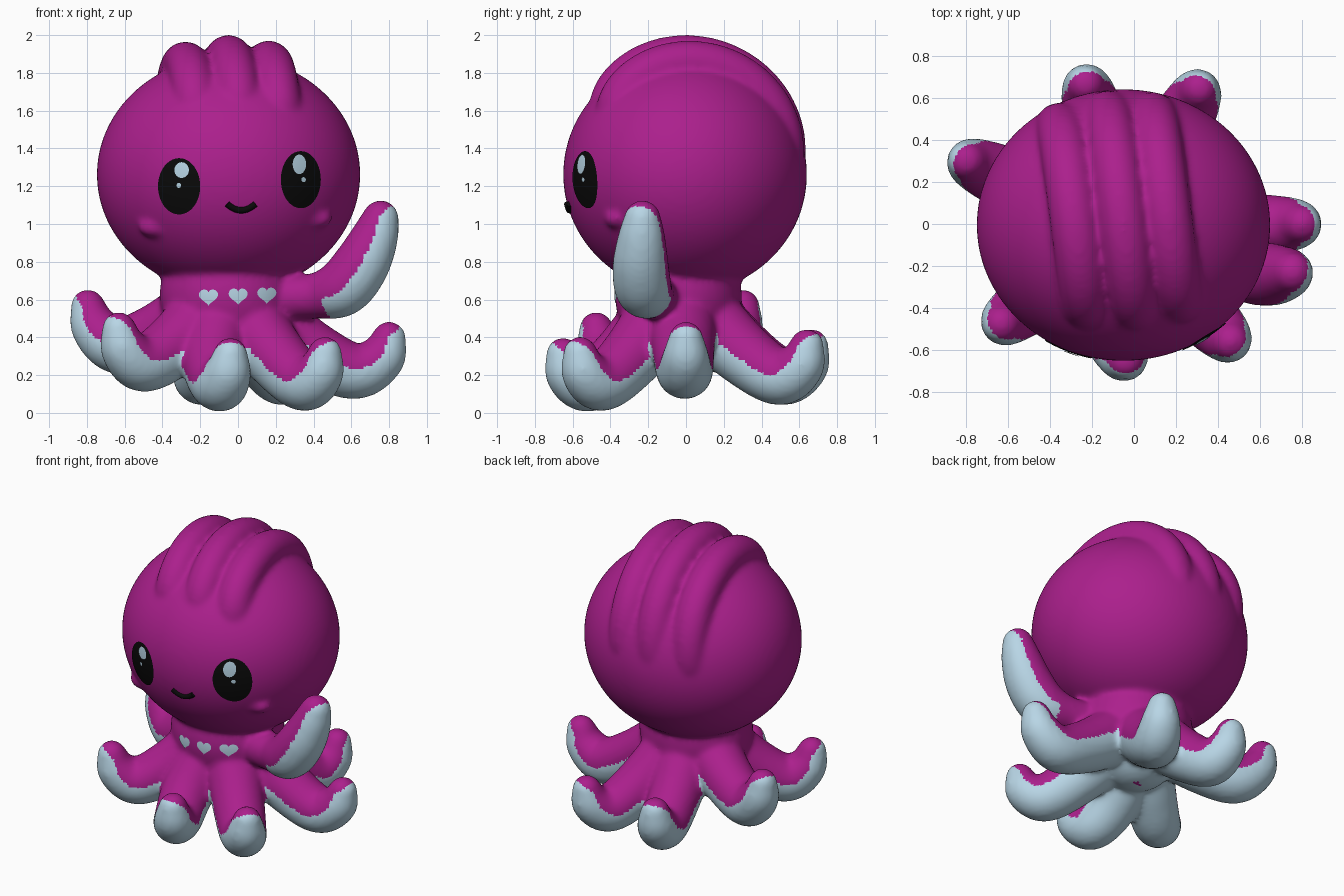
import bpy, bmesh
from math import sin, cos, pi, sqrt, radians
from mathutils import Vector, kdtree
from mathutils.bvhtree import BVHTree

if "Cube" in bpy.data.objects:
    bpy.data.objects.remove(bpy.data.objects["Cube"])


def material(name, color):
    mat = bpy.data.materials.new(name)
    mat.use_nodes = True
    mat.diffuse_color = (*color, 1)
    mat.node_tree.nodes["Principled BSDF"].inputs["Base Color"].default_value = (*color, 1)
    return mat


magenta = material("magenta skin", (0.41, 0.014, 0.265))
pale = material("pale blue", (0.48, 0.67, 0.79))
black = material("black", (0.003, 0.003, 0.003))

CENTER = Vector((-0.05, -0.03, 0))
HEAD = Vector((-0.05, -0.005, 1.262))
HEAD_R = Vector((0.697, 0.645, 0.628))
verts, faces, templates = [], [], {}


def ball(center, radii, detail=3):
    """Add an ellipsoid to the lump of shapes that becomes the body."""
    if detail not in templates:
        bm = bmesh.new()
        bmesh.ops.create_icosphere(bm, subdivisions=detail, radius=1)
        bm.verts.index_update()
        templates[detail] = ([v.co.copy() for v in bm.verts],
                             [[v.index for v in f.verts] for f in bm.faces])
        bm.free()
    cos_, polys = templates[detail]
    start = len(verts)
    verts.extend(Vector(center) + co * Vector(radii) for co in cos_)
    faces.extend([start + i for i in poly] for poly in polys)


def spline(points, steps=8):
    """Catmull-Rom samples of 4D points (x, y, z, radius)."""
    pts = [Vector(p) for p in points]
    pts = [2 * pts[0] - pts[1]] + pts + [2 * pts[-1] - pts[-2]]
    out = []
    for a, b, c, d in zip(pts, pts[1:], pts[2:], pts[3:]):
        for i in range(steps):
            t = i / steps
            out.append(0.5 * (2 * b + (c - a) * t + (2 * a - 5 * b + 4 * c - d) * t ** 2
                              + (3 * b - a - 3 * c + d) * t ** 3))
    return out + [pts[-2]]


# Each limb sample remembers the direction and edge of its pale underside
underside = []
UP = Vector((0, 0, 1))


def limb(points, outward, edge=-0.08, tilt=0.75, plain=0):
    """A tapering limb; its first few samples may have no pale underside."""
    path = spline(points)
    outward = Vector(outward).normalized()
    for i, p in enumerate(path):
        co, r = p.to_3d(), p[3]
        ball(co, (r, r, r))
        t = (path[min(i + 1, len(path) - 1)] - path[max(i - 1, 0)]).to_3d().normalized()
        n = outward * t.z - UP * (t.dot(outward) + tilt)
        underside.append((co, n.normalized(), edge * r, 1.6 * r if i >= plain else 0))


# Head, trunk and cheeks
ball(HEAD, HEAD_R, 6)
ball((-0.05, -0.04, 0.62), (0.365, 0.335, 0.35), 5)
ball((-0.05, -0.04, 0.43), (0.25, 0.25, 0.22), 5)
ball((-0.43, -0.405, 0.985), (0.1, 0.07, 0.06))
ball((0.40, -0.365, 1.03), (0.1, 0.07, 0.06))

# Three ridges running over the top of the head, fading at both ends
for x0 in (-0.28, -0.05, 0.165):
    for i in range(61):
        u = i / 60
        phi = radians(-47 + 129 * u)
        x = x0 - 0.12 * sin(phi) * HEAD_R.y
        rho = sqrt(1 - ((x - HEAD.x) / HEAD_R.x) ** 2)
        rise = 0.112 * max(sin(pi * u ** 0.72), 0) ** 0.8
        rad = 0.118
        s = rho + (rise - rad) / HEAD_R.z
        ball((x, HEAD.y + HEAD_R.y * s * sin(phi), HEAD.z + HEAD_R.z * s * cos(phi)),
             (rad, rad, rad))

# Seven curling tentacles: tip x, tip y, lift of the tip, sideways bend
PROFILE = [(0.2, 0.5, 0.19), (0.51, 0.305, 0.168), (0.78, 0.19, 0.15),
           (0.95, 0.25, 0.125), (1.0, 0.355, 0.09)]
for tx, ty, lift, bend in [(-0.23, 0.665, 0.0, 0), (0.31, 0.64, 0.0, 0),
                           (-0.795, 0.30, 0.21, 0), (0.80, 0.0, 0.04, 0),
                           (0.46, -0.56, -0.04, 0), (-0.04, -0.65, -0.045, -0.09),
                           (-0.63, -0.475, 0.09, 0)]:
    d = Vector((tx, ty, 0)) - CENTER
    side = UP.cross(d).normalized() * bend
    limb([(*(CENTER + d * f + side * sin(pi * f)).xy, z + lift * f, r)
          for f, z, r in PROFILE], d)

# Raised waving tentacle
limb([(0.22, -0.14, 0.61, 0.12), (0.41, -0.18, 0.62, 0.122), (0.55, -0.225, 0.66, 0.152),
      (0.65, -0.24, 0.78, 0.15), (0.72, -0.235, 0.92, 0.127), (0.755, -0.23, 1.03, 0.097)],
     (1, -0.35, 0), 0.2, 0.35, 12)

# Fuse everything into one smooth skin
lump = bpy.data.meshes.new("body")
lump.from_pydata(verts, [], faces)
body = bpy.data.objects.new("body", lump)
bpy.context.collection.objects.link(body)
remesh = body.modifiers.new("fuse", "REMESH")
remesh.mode = "VOXEL"
remesh.voxel_size = 0.016
smooth = body.modifiers.new("soften", "SMOOTH")
smooth.factor = 0.5
smooth.iterations = 12
graph = bpy.context.evaluated_depsgraph_get()
skin = bpy.data.meshes.new_from_object(body.evaluated_get(graph))
body.modifiers.clear()
body.data = skin
bpy.data.meshes.remove(lump)
skin.name = "body"
skin.materials.clear()
skin.materials.append(magenta)
skin.materials.append(pale)

# Pale undersides on the tentacles
tree = kdtree.KDTree(len(underside))
for i, sample in enumerate(underside):
    tree.insert(sample[0], i)
tree.balance()
for poly in skin.polygons:
    poly.use_smooth = True
    _, i, dist = tree.find(poly.center)
    co, n, edge, reach = underside[i]
    poly.material_index = int(dist < reach and (poly.center - co).dot(n) > edge)

# Painted details laid on the skin
surface = BVHTree.FromPolygons([v.co for v in skin.vertices],
                               [list(p.vertices) for p in skin.polygons])


def on_skin(x, z, height):
    co, normal, _, _ = surface.ray_cast(Vector((x, -3, z)), Vector((0, 1, 0)))
    return co + normal * height


def plate(name, x, z, outline, mat, height=0.005, rings=6):
    n = len(outline)
    pts = [on_skin(x, z, height)]
    for k in range(1, rings + 1):
        pts += [on_skin(x + a * k / rings, z + b * k / rings, height) for a, b in outline]
    polys = [(0, 1 + i, 1 + (i + 1) % n) for i in range(n)]
    for k in range(rings - 1):
        s = 1 + k * n
        polys += [(s + i, s + n + i, s + n + (i + 1) % n, s + (i + 1) % n) for i in range(n)]
    mesh = bpy.data.meshes.new(name)
    mesh.from_pydata(pts, [], polys)
    mesh.materials.append(mat)
    mesh.shade_smooth()
    bpy.context.collection.objects.link(bpy.data.objects.new(name, mesh))


def oval(w, h, n=40):
    return [(w * cos(2 * pi * i / n), h * sin(2 * pi * i / n)) for i in range(n)]


def heart(size, n=40):
    out = []
    for i in range(n):
        t = 2 * pi * i / n
        out.append((-size * sin(t) ** 3,
                    size * (13 * cos(t) - 4 * cos(2 * t) - 2 * cos(3 * t) - cos(4 * t) + 2) / 16))
    return out


# Eyes with two highlights each
plate("right_eye", -0.31, 1.20, oval(0.111, 0.148), black)
plate("right_eye_highlight", -0.295, 1.285, oval(0.038, 0.041), pale, 0.01)
plate("right_eye_glint", -0.31, 1.205, oval(0.012, 0.013), pale, 0.01)
plate("left_eye", 0.33, 1.235, oval(0.105, 0.15), black)
plate("left_eye_highlight", 0.32, 1.315, oval(0.035, 0.051), pale, 0.01)
plate("left_eye_glint", 0.342, 1.235, oval(0.012, 0.013), pale, 0.01)

# Three hearts on the chest
for side, x, z in (("right", -0.155, 0.61), ("middle", 0.0, 0.615), ("left", 0.15, 0.62)):
    plate(side + "_heart", x, z, heart(0.05), pale)

# Smiling mouth
curve = bpy.data.curves.new("mouth", "CURVE")
curve.dimensions = "3D"
curve.bevel_depth = 0.017
curve.use_fill_caps = True
line = curve.splines.new("POLY")
line.points.add(16)
for i, p in enumerate(line.points):
    u = i / 8 - 1
    p.co = (*on_skin(0.017 + 0.075 * u, 1.073 + 0.034 * u * u, 0), 1)
curve.materials.append(black)
bpy.context.collection.objects.link(bpy.data.objects.new("mouth", curve))
